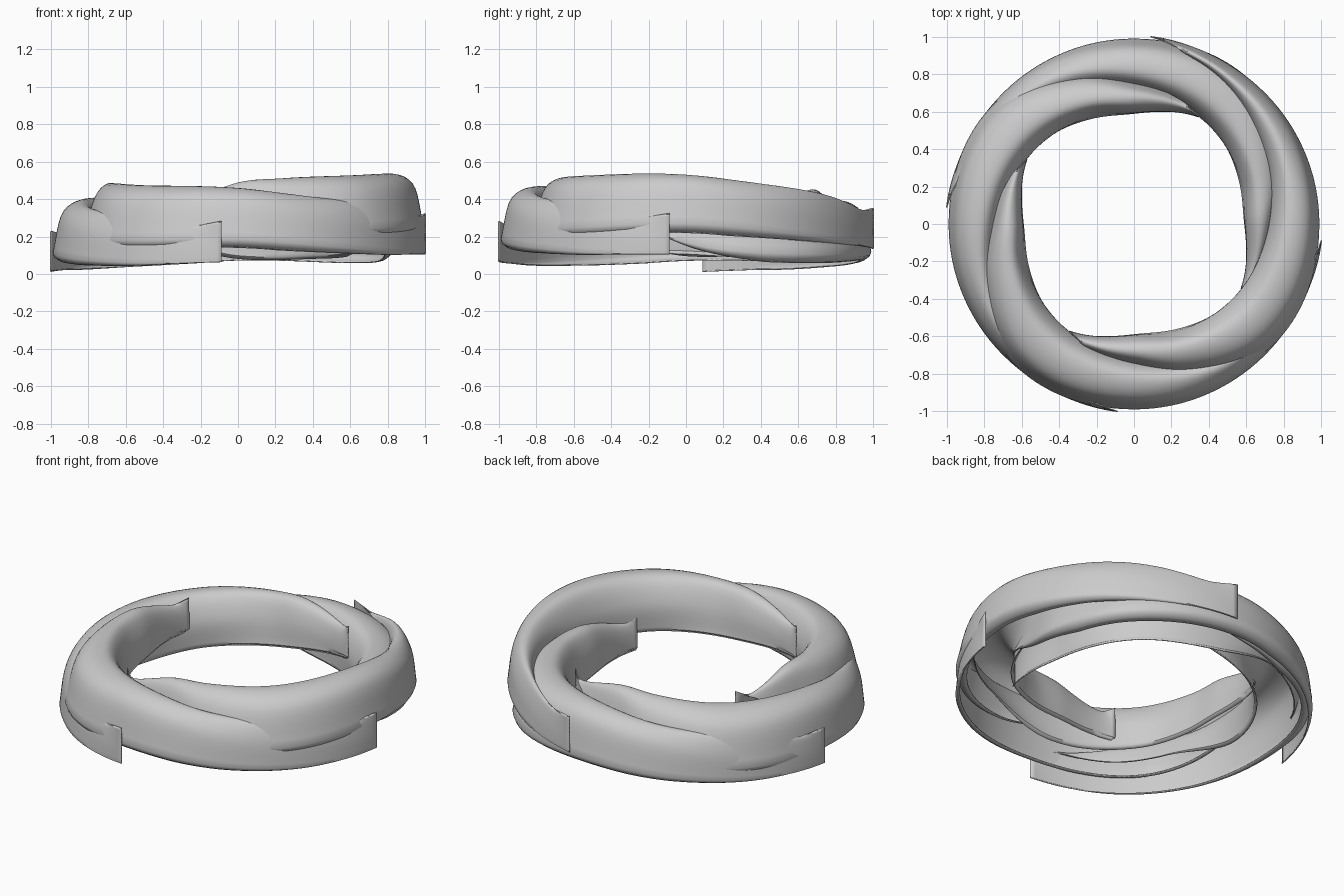
import bpy
from math import radians, cos, sin
from mathutils import Vector

cube = bpy.data.objects.get("Cube")
if cube:
    bpy.data.objects.remove(cube)

# One plain grey for the whole ring
grey = bpy.data.materials.new("soft_grey")
grey.use_nodes = True
colour = (0.6, 0.6, 0.6, 1)
grey.diffuse_color = colour
grey.node_tree.nodes["Principled BSDF"].inputs["Base Color"].default_value = colour

# Cross-sections (radius, height) from inner edge over the crown to outer edge,
# keyed by the angle travelled along the strand
SECTIONS = {
    0: ((.672, .23), (.672, .28), (.672, .33), (.673, .38), (.675, .437)),
    31: ((.595, .21), (.605, .36), (.645, .46), (.71, .45), (.765, .27)),
    52: ((.61, .19), (.63, .36), (.69, .475), (.8, .425), (.875, .21)),
    80: ((.665, .17), (.668, .34), (.75, .465), (.908, .41), (.98, .18)),
    121: ((.725, .16), (.735, .33), (.805, .45), (.93, .4), (.985, .185)),
    153: ((.8, .25), (.84, .365), (.9, .395), (.96, .31), (.985, .145)),
    180: ((.9, .26), (.922, .335), (.945, .335), (.973, .24), (.987, .115)),
    206: ((1.003, .325), (1.003, .27), (1.003, .22), (1.003, .165), (1.003, .11)),
}
KEYS = list(SECTIONS)
SPAN = KEYS[-1]
ALONG, ACROSS = 120, 24


def spline(ts, points, t):
    """Smooth curve through points at parameters ts."""
    last = len(ts) - 1
    i = max(j for j in range(last) if ts[j] <= t)

    def slope(j):
        a, b = max(j - 1, 0), min(j + 1, last)
        return (points[b] - points[a]) / (ts[b] - ts[a])

    h = ts[i + 1] - ts[i]
    u = (t - ts[i]) / h
    return (points[i] * (1 + 2 * u) * (1 - u) ** 2 + slope(i) * h * u * (1 - u) ** 2
            + points[i + 1] * u * u * (3 - 2 * u) + slope(i + 1) * h * u * u * (u - 1))


def ramp(x, low, high):
    return min(max((x - low) / (high - low), 0), 1)


def section(angle):
    """Arch profile at an angle, with the outer rim rolled under and a small inner lip."""
    control = [spline(KEYS, [Vector(SECTIONS[k][i]) for k in KEYS], angle) for i in range(5)]
    arch = [spline(range(5), control, 4 * j / ACROSS) for j in range(ACROSS + 1)]
    outer = ramp(angle, 20, 60) * ramp(angle, 190, 135)
    inner = ramp(angle, 160, 130)
    rim = arch[-1]
    roll = [rim + Vector((-(.055 * outer + .002) * (1 - cos(a)), -.04 * outer * sin(a)))
            for a in (radians(30 * k) for k in (1, 2, 3))]
    lip = arch[0] + Vector((.012 * inner + .001, 0))
    arch[0].y += .016 * inner
    return [lip] + arch + roll


def strand(name, start, lift, tilt):
    """Sweep the changing arch round the ring as one thin blade."""
    verts, faces = [], []
    for i in range(ALONG + 1):
        angle = SPAN * i / ALONG
        turn = radians(start + angle)
        slant = tilt * cos(radians((angle - 125) * .9))
        profile = section(angle)
        verts += [(p.x * cos(turn), p.x * sin(turn), p.y + lift + slant * p.x) for p in profile]
    row = len(profile)
    for i in range(ALONG):
        for j in range(row - 1):
            a = i * row + j
            faces.append((a + row, a + row + 1, a + 1, a))
    mesh = bpy.data.meshes.new(name)
    mesh.from_pydata(verts, [], faces)
    mesh.materials.append(grey)
    obj = bpy.data.objects.new(name, mesh)
    bpy.context.collection.objects.link(obj)
    # Thin sheet thickness, grown toward the hollow side
    shell = obj.modifiers.new("thickness", "SOLIDIFY")
    shell.thickness = .006
    shell.offset = -1
    bpy.ops.object.select_all(action="DESELECT")
    obj.select_set(True)
    bpy.context.view_layer.objects.active = obj
    bpy.ops.object.shade_smooth_by_angle(angle=radians(40))


# Four interleaved strands, a quarter turn apart, each with its own height and slant
strand("left_low_strand", -31, -.105, .04)
strand("back_strand", 59, -.028, -.045)
strand("right_strand", 149, 0, 0)
strand("front_high_strand", 239, .005, .08)
